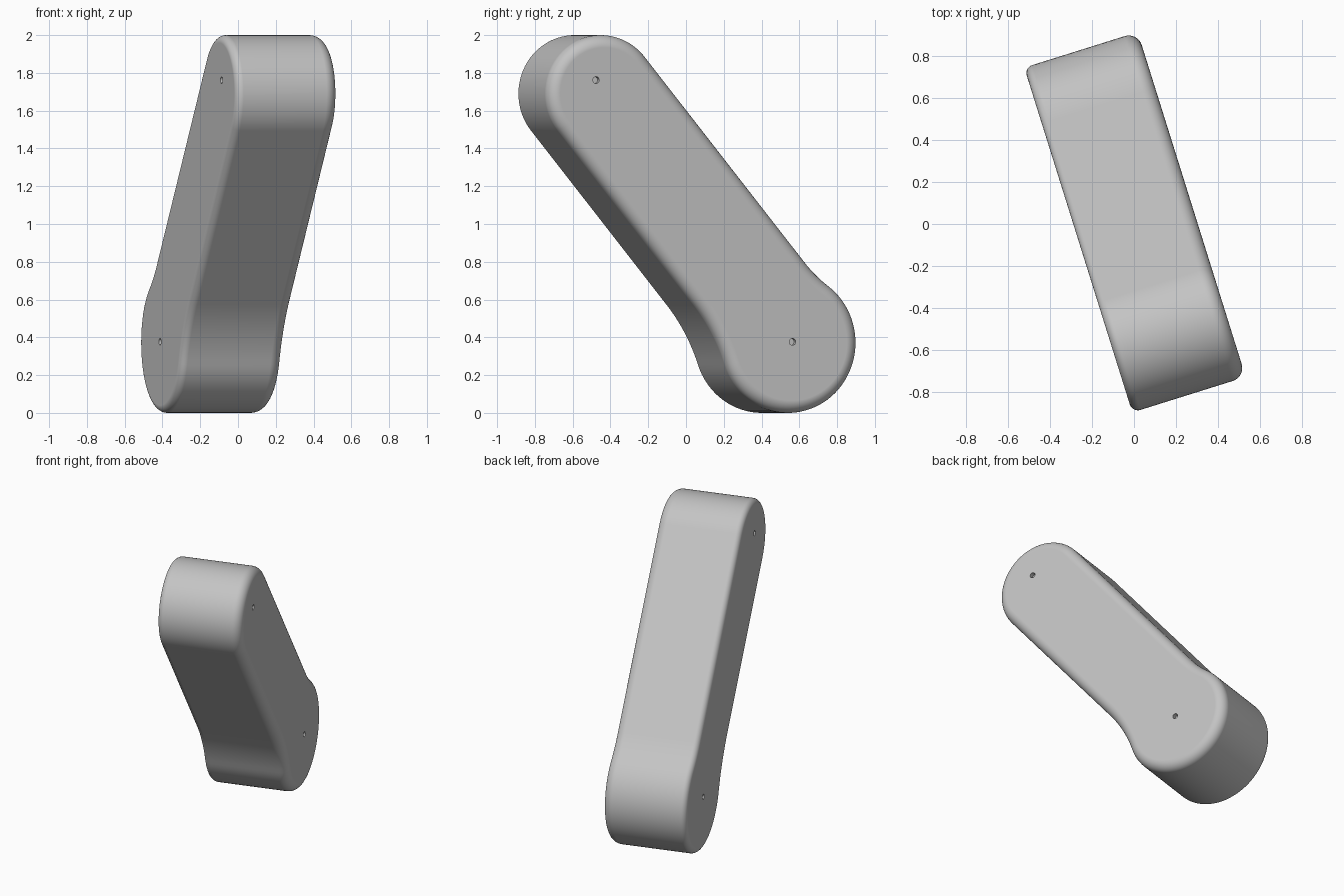
import bpy, bmesh, math
from mathutils import Vector, Matrix

if "Cube" in bpy.data.objects:
    bpy.data.objects.remove(bpy.data.objects["Cube"], do_unlink=True)

TURN = Matrix.Rotation(math.radians(17.4), 4, 'Z')
LEFT, RIGHT = 0.29, -0.276            # side faces
ROUND_LEFT, ROUND_RIGHT = 0.065, 0.04  # edge roundings
UPPER, UPPER_R = Vector((-0.544, 1.69)), 0.31
LOWER, LOWER_R = Vector((0.495, 0.372)), 0.372
ALONG = Vector((0.632, -0.775)).normalized()
ACROSS = Vector((-ALONG.y, ALONG.x))


def arc(centre, radius, start, end, steps, sign=1):
    """Outline points with their outward normals."""
    result = []
    for i in range(steps + 1):
        a = start + (end - start) * i / steps
        radial = ALONG * math.cos(a) + ACROSS * math.sin(a)
        result.append((centre + radial * radius, radial * sign))
    return result


def blend(side, radius):
    """Centre and end angle of the hollow curve between arm and lower end."""
    off = LOWER - UPPER
    s, t = off.dot(ALONG), off.dot(ACROSS)
    bt = side * (UPPER_R + radius)
    bs = s - math.sqrt((LOWER_R + radius) ** 2 - (bt - t) ** 2)
    return UPPER + ALONG * bs + ACROSS * bt, math.atan2(t - bt, s - bs)


def new_object(name, bm):
    bm.transform(TURN)
    bmesh.ops.recalc_face_normals(bm, faces=bm.faces)
    mesh = bpy.data.meshes.new(name)
    bm.to_mesh(mesh)
    bm.free()
    obj = bpy.data.objects.new(name, mesh)
    bpy.context.collection.objects.link(obj)
    return obj


# Side outline of the arm
quarter = math.pi / 2
r_under, r_over = 1.0, 0.7
c_under, a_under = blend(-1, r_under)
c_over, a_over = blend(1, r_over)
outline = (arc(UPPER, UPPER_R, quarter, 3 * quarter, 40)
           + arc(c_under, r_under, quarter, a_under, 12, -1)
           + arc(LOWER, LOWER_R, a_under + math.pi, a_over + 3 * math.pi, 52)[1:-1]
           + arc(c_over, r_over, a_over, -quarter, 12, -1))

# Arm body with rounded rims
levels = []
STEPS = 8
for i in range(STEPS + 1):
    a = quarter * i / STEPS
    levels.append((RIGHT + ROUND_RIGHT * (1 - math.sin(a)), ROUND_RIGHT * (1 - math.cos(a))))
levels.reverse()
for i in range(STEPS + 1):
    a = quarter * i / STEPS
    levels.insert(0, (LEFT - ROUND_LEFT * (1 - math.sin(a)), ROUND_LEFT * (1 - math.cos(a))))
levels.sort()

bm = bmesh.new()
rings = []
for x, inset in levels:
    pts = [p - n * inset for p, n in outline]
    rings.append([bm.verts.new((x, p.x, p.y)) for p in pts])
count = len(outline)
for a, b in zip(rings, rings[1:]):
    for i in range(count):
        j = (i + 1) % count
        bm.faces.new((a[i], a[j], b[j], b[i]))
bm.faces.new(rings[0])
bm.faces.new(rings[-1])
arm = new_object("arm_body", bm)

# Small blind pin holes on both sides
bm = bmesh.new()
for x in (LEFT, RIGHT):
    for y, z in ((0.5, 0.376), (-0.59, 1.762)):
        place = Matrix.Translation((x, y, z)) @ Matrix.Rotation(quarter, 4, 'Y')
        bmesh.ops.create_cone(bm, cap_ends=True, segments=20, radius1=0.018,
                              radius2=0.018, depth=0.06, matrix=place)
cutter = new_object("pin_hole_cutter", bm)
cutter.hide_render = True

bpy.ops.object.select_all(action='DESELECT')
bpy.context.view_layer.objects.active = arm
arm.select_set(True)
cut = arm.modifiers.new("pin_holes", 'BOOLEAN')
cut.operation = 'DIFFERENCE'
cut.solver = 'EXACT'
cut.object = cutter
bpy.ops.object.modifier_apply(modifier=cut.name)
bpy.data.objects.remove(cutter, do_unlink=True)

# Plain grey finish
grey = bpy.data.materials.new("plain_grey")
grey.use_nodes = True
colour = (0.55, 0.55, 0.55, 1)
grey.diffuse_color = colour
grey.node_tree.nodes["Principled BSDF"].inputs["Base Color"].default_value = colour
arm.data.materials.clear()
arm.data.materials.append(grey)

bpy.ops.object.shade_smooth_by_angle(angle=math.radians(35))
weighted = arm.modifiers.new("even_shading", 'WEIGHTED_NORMAL')
weighted.keep_sharp = True
